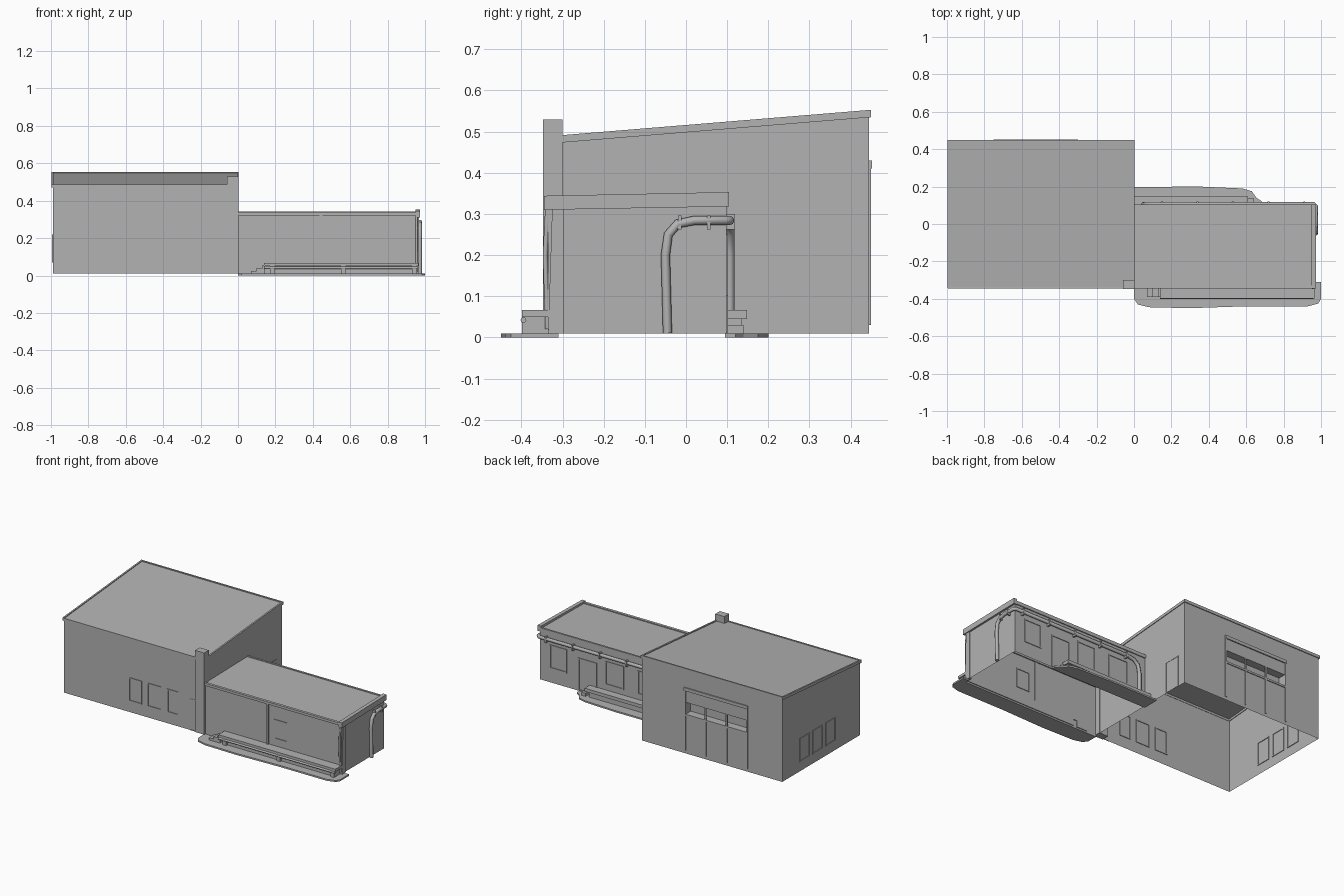
import bpy, bmesh
from mathutils import Vector

cube = bpy.data.objects.get("Cube")
if cube:
    bpy.data.objects.remove(cube, do_unlink=True)


def material(name, value):
    m = bpy.data.materials.new(name)
    m.use_nodes = True
    m.diffuse_color = (value, value, value, 1)
    m.node_tree.nodes["Principled BSDF"].inputs["Base Color"].default_value = (value, value, value, 1)
    return m


grey = material("plain grey", 0.45)


def finish(name, bm):
    me = bpy.data.meshes.new(name)
    bmesh.ops.recalc_face_normals(bm, faces=bm.faces)
    bm.to_mesh(me)
    bm.free()
    ob = bpy.data.objects.new(name, me)
    me.materials.append(grey)
    bpy.context.collection.objects.link(ob)
    return ob


def add_box(bm, lo, hi):
    lo, hi = Vector(lo), Vector(hi)
    verts = bmesh.ops.create_cube(bm, size=1)["verts"]
    for v in verts:
        v.co = (lo + hi) / 2 + v.co * (hi - lo)


def box(name, lo, hi):
    bm = bmesh.new()
    add_box(bm, lo, hi)
    return finish(name, bm)


def prism(name, profile, x0, x1, open_bottom=False):
    """Extrude a (y, z) profile along x; its first edge is the bottom."""
    bm = bmesh.new()
    a = [bm.verts.new((x0, y, z)) for y, z in profile]
    b = [bm.verts.new((x1, y, z)) for y, z in profile]
    bm.faces.new(a)
    bm.faces.new(b)
    n = len(profile)
    for i in range(1 if open_bottom else 0, n):
        j = (i + 1) % n
        bm.faces.new((a[i], a[j], b[j], b[i]))
    return finish(name, bm)


def plate(name, outline, z0, z1):
    bm = bmesh.new()
    face = bm.faces.new([bm.verts.new((x, y, z0)) for x, y in outline])
    new = bmesh.ops.extrude_face_region(bm, geom=[face])["geom"]
    bmesh.ops.translate(bm, verts=[v for v in new if isinstance(v, bmesh.types.BMVert)], vec=(0, 0, z1 - z0))
    return finish(name, bm)


def frame(name, axis, wall, u0, u1, z0, z1, out=0.004, bar=0.007):
    """Four raised bars around an opening on a wall facing x or y."""
    bm = bmesh.new()
    bars = [(u0, u0 + bar, z0, z1), (u1 - bar, u1, z0, z1),
            (u0, u1, z0, z0 + bar), (u0, u1, z1 - bar, z1)]
    for a, b, c, d in bars:
        if axis == "y":
            add_box(bm, (a, wall - out, c), (b, wall + out, d))
        else:
            add_box(bm, (wall - out, a, c), (wall + out, b, d))
    return finish(name, bm)


def pipe(name, points, radius):
    cu = bpy.data.curves.new(name, "CURVE")
    cu.dimensions = "3D"
    cu.bevel_depth = radius
    cu.bevel_resolution = 2
    cu.use_fill_caps = True
    sp = cu.splines.new("POLY")
    sp.points.add(len(points) - 1)
    for p, co in zip(sp.points, points):
        p.co = (*co, 1)
    cu.materials.append(grey)
    ob = bpy.data.objects.new(name, cu)
    bpy.context.collection.objects.link(ob)


# Tall hall with a single sloping roof, open underneath
hall = prism("hall", [(-0.34, 0.01), (0.445, 0.01), (0.445, 0.548), (-0.34, 0.483)], -0.99, 0, True)

# Recess of the big rear opening, cut into the hall
cutter = box("recess_cutter", (-0.74, 0.41, 0.26), (-0.31, 0.5, 0.335))
cutter.hide_render = True
cutter.hide_set(True)
rear = bmesh.new()
rear.from_mesh(hall.data)
back = [f for f in rear.faces if f.calc_center_median().y > 0.44]
bmesh.ops.delete(rear, geom=back, context="FACES_ONLY")
rear.to_mesh(hall.data)
rear.free()
bpy.data.objects.remove(cutter, do_unlink=True)
bm = bmesh.new()
xs, zs = (-0.99, -0.74, -0.31, 0), (0.01, 0.26, 0.335, 0.548)
for i in range(3):
    for k in range(3):
        y = 0.395 if i == k == 1 else 0.445
        bm.faces.new([bm.verts.new((x, y, z)) for x, z in
                      ((xs[i], zs[k]), (xs[i + 1], zs[k]), (xs[i + 1], zs[k + 1]), (xs[i], zs[k + 1]))])
for x in xs[1:3]:
    bm.faces.new([bm.verts.new((x, y, z)) for y, z in ((0.395, 0.26), (0.445, 0.26), (0.445, 0.335), (0.395, 0.335))])
for z in zs[1:3]:
    bm.faces.new([bm.verts.new((x, y, z)) for x, y in ((-0.74, 0.395), (-0.31, 0.395), (-0.31, 0.445), (-0.74, 0.445))])
finish("hall_back_wall", bm)

# Roof edge trims and chimney
for n, x in (("left", 0.0), ("right", -0.99)):
    prism("hall_roof_edge_" + n, [(-0.343, 0.47), (0.45, 0.535), (0.45, 0.553), (-0.343, 0.488)], x - 0.006, x + 0.004)
box("hall_roof_edge_front", (-0.995, -0.346, 0.47), (0.003, -0.338, 0.487))
box("hall_roof_edge_back", (-0.995, 0.441, 0.535), (0.003, 0.45, 0.553))
box("chimney", (-0.06, -0.347, 0.01), (0.004, -0.3, 0.53))

# Hall windows and doors
for i, (a, b) in enumerate(((-0.53, -0.44), (-0.4, -0.3), (-0.26, -0.18))):
    frame(f"hall_front_window_{i}", "y", -0.34, a, b, 0.08, 0.23)
for i in range(3):
    y = -0.09 + i * 0.13
    frame(f"hall_side_window_{i}", "x", -0.99, y, y + 0.1, 0.07, 0.22)
frame("hall_front_door", "y", -0.34, -0.1, -0.045, 0.01, 0.21, 0.002, 0.004)
frame("hall_side_door", "x", 0, 0.28, 0.39, 0.012, 0.21, 0.002, 0.004)
box("rear_opening_lintel", (-0.75, 0.44, 0.41), (-0.3, 0.452, 0.43))
for i, x in enumerate((-0.745, -0.6, -0.45, -0.305)):
    box(f"rear_opening_mullion_{i}", (x - 0.005, 0.441, 0.03), (x + 0.005, 0.45, 0.41 if i in (0, 3) else 0.335))
box("rear_opening_sill", (-0.74, 0.441, 0.25), (-0.31, 0.45, 0.262))

# Low wing, its roof rim and end parapet
prism("wing", [(-0.335, 0.01), (0.098, 0.01), (0.098, 0.338), (-0.335, 0.332)], 0, 0.962, True)
box("wing_front_eave", (0, -0.345, 0.322), (0.965, -0.328, 0.338))
box("wing_back_eave", (0, 0.092, 0.32), (0.965, 0.104, 0.342))
prism("wing_end_parapet", [(-0.345, 0.31), (0.104, 0.318), (0.104, 0.353), (-0.345, 0.344)], 0.95, 0.974)
prism("wing_corner_pier", [(-0.335, 0.01), (-0.296, 0.01), (-0.296, 0.32), (-0.325, 0.32)], 0.95, 0.968)
pipe("corner_downpipe", [(0.955, -0.336, 0.02), (0.955, -0.342, 0.2), (0.955, -0.336, 0.32)], 0.006)
box("wing_front_post", (0.436, -0.343, 0.065), (0.452, -0.332, 0.33))
frame("wing_front_window", "y", -0.335, 0.49, 0.585, 0.11, 0.235)
for i, (a, b) in enumerate(((0.13, 0.27), (0.37, 0.5), (0.77, 0.89))):
    frame(f"wing_back_window_{i}", "y", 0.098, a, b, 0.1, 0.25)
frame("wing_back_door", "y", 0.098, 0.56, 0.69, 0.012, 0.22)

# Large pipe up the end wall, round the corner and along the back, with hangers
pipe("service_pipe", [(0.973, -0.045, 0.01), (0.973, -0.05, 0.2), (0.973, -0.043, 0.25),
                      (0.973, -0.02, 0.276), (0.973, 0.02, 0.284), (0.973, 0.095, 0.284),
                      (0.96, 0.107, 0.284), (0.14, 0.107, 0.284), (0.09, 0.107, 0.276),
                      (0.06, 0.107, 0.25), (0.05, 0.107, 0.2), (0.05, 0.107, 0.05)], 0.011)
for i in range(5):
    x = 0.15 + i * 0.19
    box(f"pipe_hanger_{i}", (x - 0.005, 0.096, 0.262), (x + 0.005, 0.119, 0.3))
for i, y in enumerate((-0.015, 0.055)):
    box(f"end_pipe_hanger_{i}", (0.96, y - 0.004, 0.262), (0.982, y + 0.004, 0.296))

# Front walkway with ramp, rail and feet
box("front_walkway", (0.14, -0.398, 0.05), (0.965, -0.33, 0.066))
box("front_walkway_base", (0.17, -0.385, 0.01), (0.955, -0.33, 0.05))
pipe("front_walkway_rail", [(0.14, -0.395, 0.042), (0.96, -0.395, 0.042)], 0.007)
for i in range(3):
    x = 0.17 + i * 0.38
    box(f"front_walkway_foot_{i}", (x, -0.398, 0.008), (x + 0.025, -0.38, 0.05))
for i in range(3):
    box(f"front_step_{i}", (0.07 + 0.03 * i, -0.39, 0.01), (0.145, -0.33, 0.025 + 0.015 * i))

# Back walkway
box("back_walkway", (0, 0.095, 0.045), (0.61, 0.148, 0.066))
box("back_walkway_base", (0, 0.095, 0.01), (0.59, 0.135, 0.045))
box("back_step", (0.61, 0.095, 0.01), (0.64, 0.14, 0.03))

# Thin ground aprons with worn outlines, sloping away as skirts
plate("front_apron", [(0, -0.335), (0, -0.4), (0.02, -0.43), (0.08, -0.445), (0.3, -0.45), (0.6, -0.44),
                      (0.93, -0.44), (0.985, -0.425), (1, -0.4), (1, -0.31), (0.96, -0.31), (0.96, -0.335)], 0, 0.01)
plate("back_apron", [(0, 0.095), (0, 0.198), (0.35, 0.2), (0.58, 0.19), (0.63, 0.175), (0.655, 0.14),
                     (0.685, 0.12), (0.685, 0.095)], 0, 0.01)
